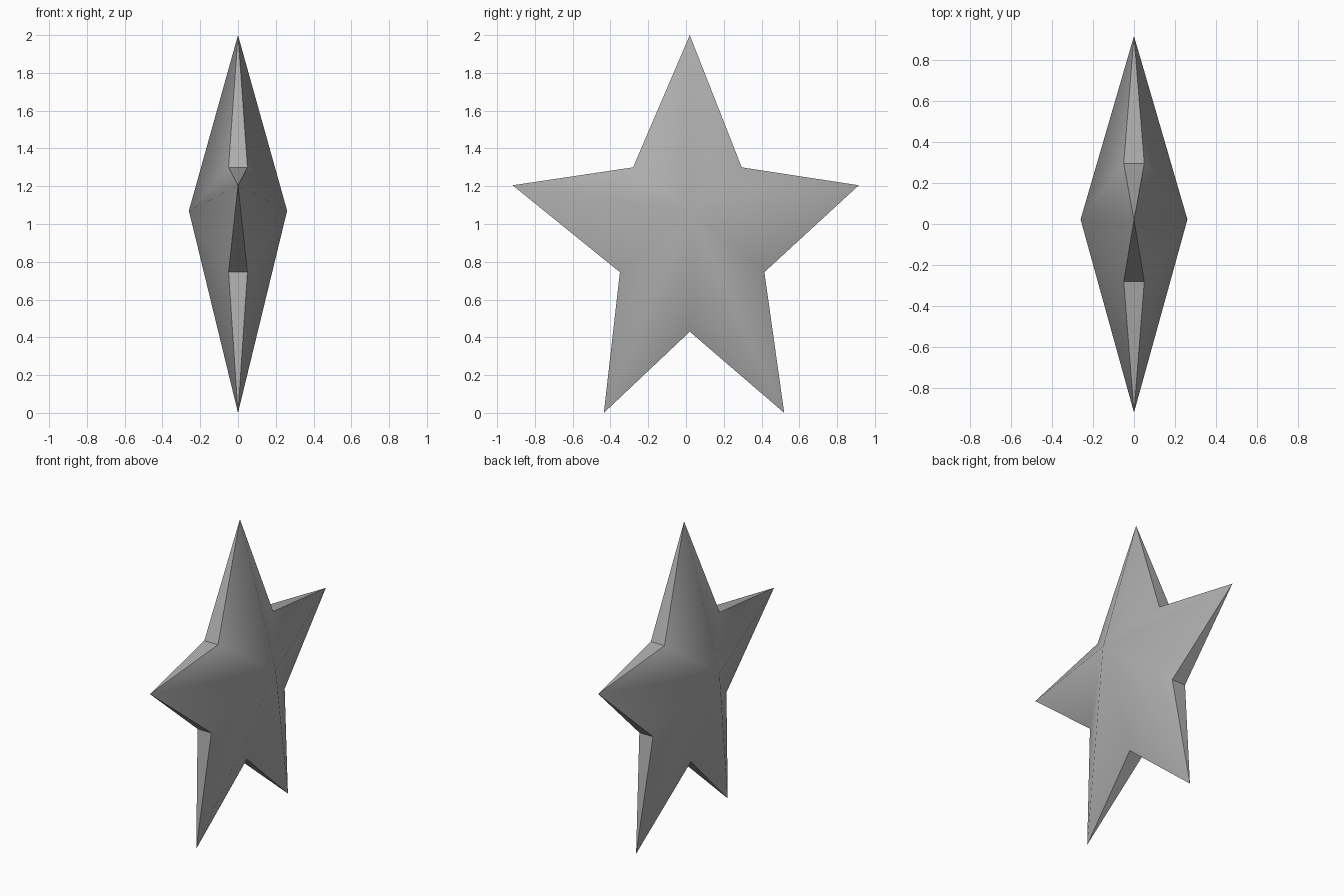
import bpy
import bmesh

cube = bpy.data.objects.get("Cube")
if cube:
    bpy.data.objects.remove(cube, do_unlink=True)

# Plain grey
grey = bpy.data.materials.new("grey")
grey.use_nodes = True
grey.diffuse_color = (0.42, 0.42, 0.42, 1)
grey.node_tree.nodes["Principled BSDF"].inputs["Base Color"].default_value = (0.42, 0.42, 0.42, 1)

# Star outline in (y, z), tips and notches clockwise from the top
TIPS = [(0.02, 2.0), (0.915, 1.205), (0.52, 0.0), (-0.435, 0.0), (-0.918, 1.205)]
NOTCHES = [(0.295, 1.3), (0.415, 0.745), (0.02, 0.43), (-0.35, 0.745), (-0.28, 1.3)]
CENTRE = (0.022, 1.07)
HALF_DEPTH = 0.26      # central peaks
HALF_RIM = 0.05        # rim thickness at the notches

bm = bmesh.new()
tips = [bm.verts.new((0, y, z)) for y, z in TIPS]
notches = {s: [bm.verts.new((s * HALF_RIM, y, z)) for y, z in NOTCHES] for s in (-1, 1)}
peaks = {s: bm.verts.new((s * HALF_DEPTH, *CENTRE)) for s in (-1, 1)}

# Two sloping facets per arm on each side, and a narrow rim between the sides
rim_faces = []
for i, tip in enumerate(tips):
    for j in (i - 1, i):
        for s in (-1, 1):
            bm.faces.new((peaks[s], tip, notches[s][j]))
        rim_faces.append(bm.faces.new((tip, notches[1][j], notches[-1][j])))
bmesh.ops.recalc_face_normals(bm, faces=bm.faces)

# Smooth sides with a crisp rim
for face in bm.faces:
    face.smooth = True
for face in rim_faces:
    for edge in face.edges:
        edge.smooth = False

mesh = bpy.data.meshes.new("star")
bm.to_mesh(mesh)
bm.free()
mesh.materials.append(grey)
star = bpy.data.objects.new("star", mesh)
bpy.context.collection.objects.link(star)
